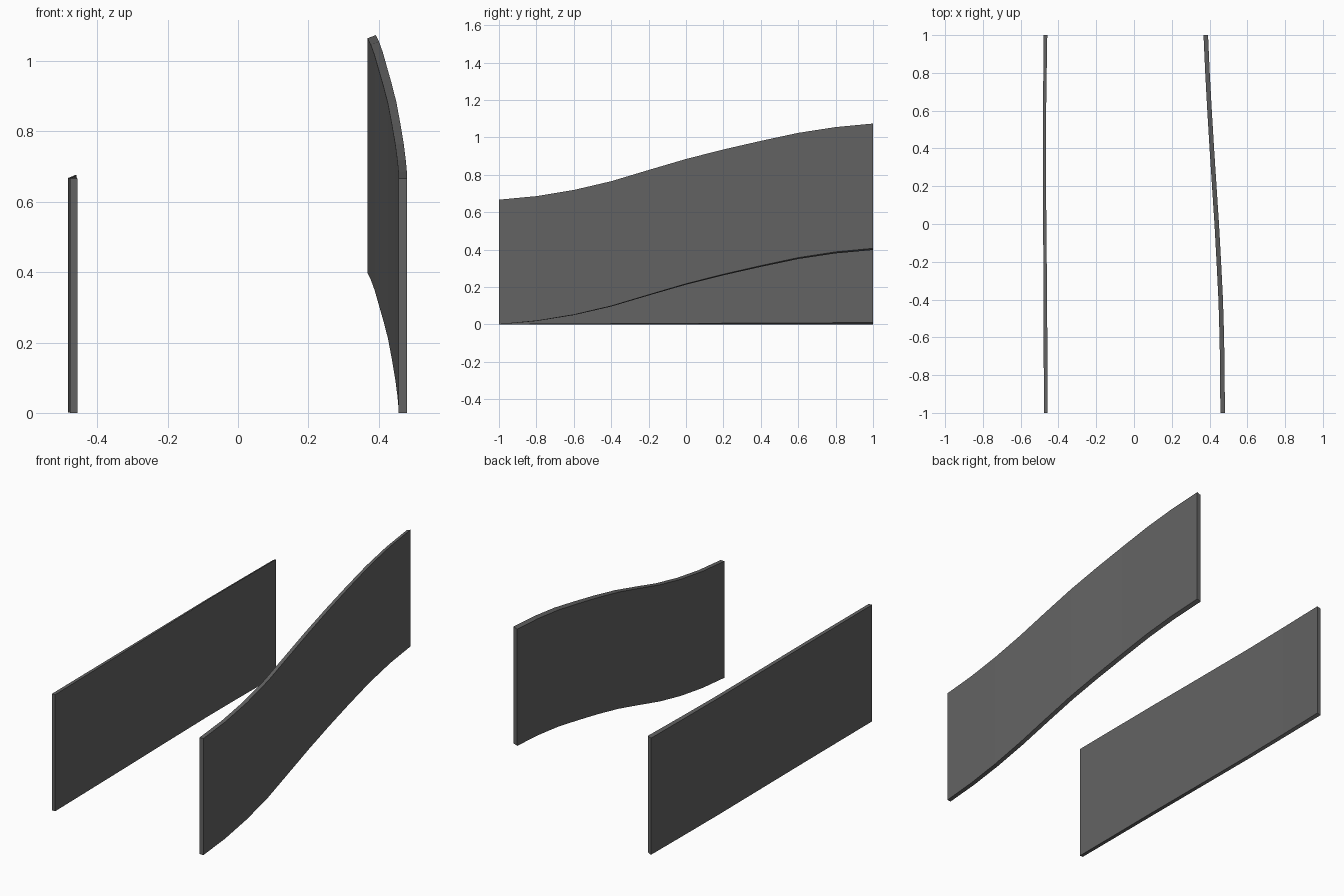
import bpy
import bmesh

cube = bpy.data.objects.get("Cube")
if cube:
    bpy.data.objects.remove(cube, do_unlink=True)

HEIGHT = 0.667

# One dark grey for both walls
grey = bpy.data.materials.new("dark_grey")
grey.use_nodes = True
colour = (0.125, 0.125, 0.125, 1)
grey.diffuse_color = colour
grey.node_tree.nodes["Principled BSDF"].inputs["Base Color"].default_value = colour


def wall(name, stations, tilt):
    """Loft a thin upright wall through stations of (y, inner x, outer x, base z).
    The outer side is raised by tilt, growing towards the back."""
    bm = bmesh.new()
    rings = []
    for y, inner, outer, base in stations:
        lift = tilt * (y + 1) / 2
        corners = [(inner, base), (outer, base + lift),
                   (outer, base + lift + HEIGHT), (inner, base + HEIGHT)]
        rings.append([bm.verts.new((x, y, z)) for x, z in corners])
    for a, b in zip(rings, rings[1:]):
        for i in range(4):
            j = (i + 1) % 4
            bm.faces.new((a[i], a[j], b[j], b[i]))
    bm.faces.new(rings[0])
    bm.faces.new(rings[-1])
    bmesh.ops.recalc_face_normals(bm, faces=bm.faces)
    mesh = bpy.data.meshes.new(name)
    bm.to_mesh(mesh)
    bm.free()
    mesh.materials.append(grey)
    obj = bpy.data.objects.new(name, mesh)
    bpy.context.collection.objects.link(obj)
    return obj


# Rising, inward-curving wall: base height and inner x every 0.2 along y
rise = [0.0, 0.018, 0.05, 0.096, 0.155, 0.213, 0.263, 0.308, 0.35, 0.38, 0.398]
inner = [0.457, 0.456, 0.453, 0.447, 0.437, 0.426, 0.413, 0.400, 0.388, 0.377, 0.368]
wall("rising_wall",
     [(-1 + 0.2 * i, x, x + 0.024, z) for i, (x, z) in enumerate(zip(inner, rise))],
     0.009)

# Nearly straight wall with a slight outward bow
wall("straight_wall",
     [(-1, -0.477, -0.457, 0), (-0.4, -0.479, -0.460, 0.001),
      (0, -0.481, -0.464, 0.001), (0.4, -0.483, -0.467, 0.001),
      (0.7, -0.481, -0.464, 0.001), (1, -0.478, -0.459, 0.001)],
     0.009)
